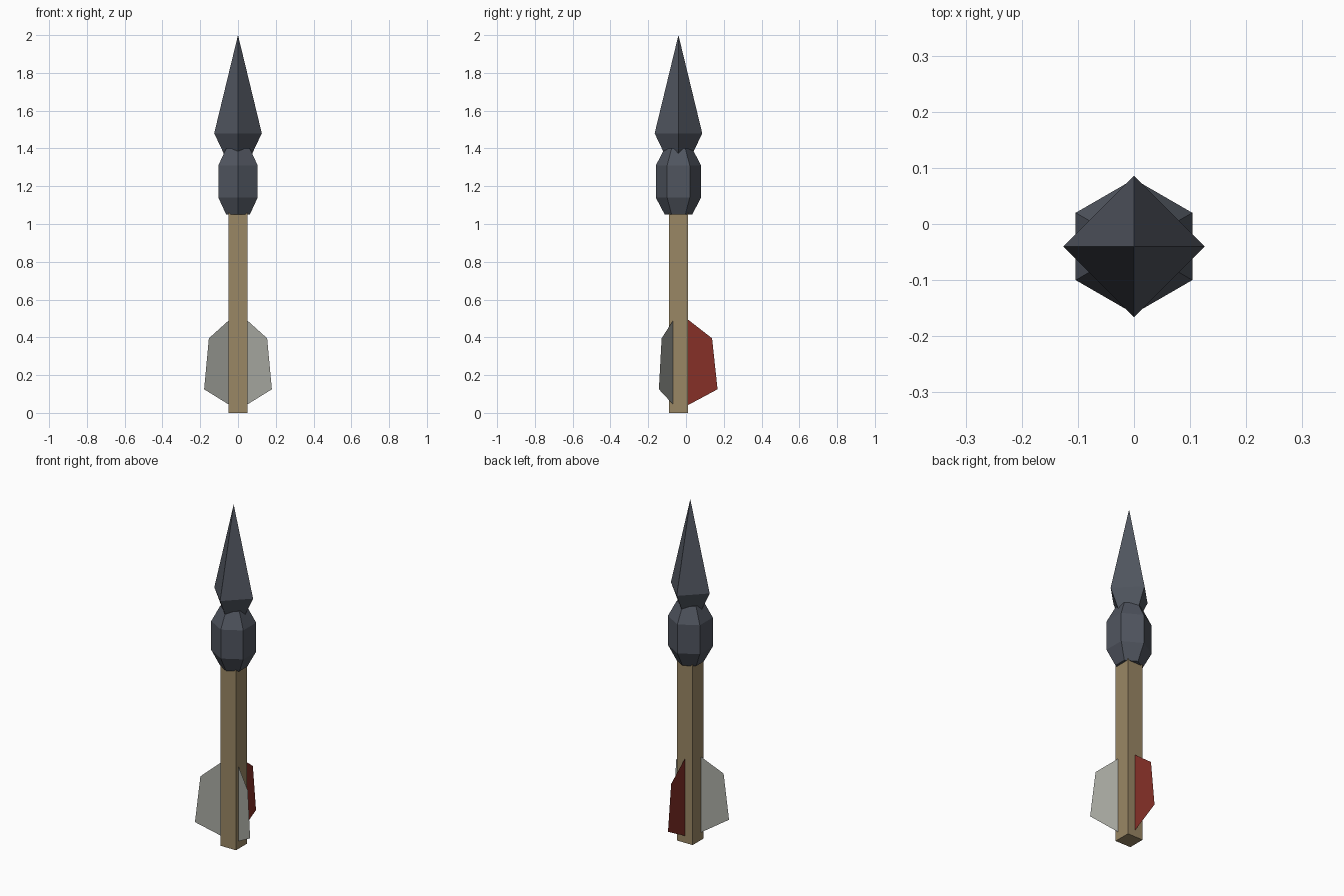
import bpy, bmesh, math

if "Cube" in bpy.data.objects:
    bpy.data.objects.remove(bpy.data.objects["Cube"])

AXIS_Y = -0.04  # the shaft axis sits slightly forward of the centre


def material(name, rgb):
    linear = [(c / 255 / 12.92) if c < 11 else ((c / 255 + 0.055) / 1.055) ** 2.4 for c in rgb]
    mat = bpy.data.materials.new(name)
    mat.diffuse_color = (*linear, 1)
    mat.use_nodes = True
    mat.node_tree.nodes["Principled BSDF"].inputs["Base Color"].default_value = mat.diffuse_color
    return mat


iron = material("dark iron", (80, 85, 95))
wood = material("tan wood", (154, 135, 101))
grey = material("pale grey feather", (168, 169, 162))
red = material("dark red feather", (134, 48, 39))


def finish(name, bm, mat):
    mesh = bpy.data.meshes.new(name)
    bm.to_mesh(mesh)
    bm.free()
    mesh.materials.append(mat)
    obj = bpy.data.objects.new(name, mesh)
    obj.location.y = AXIS_Y
    bpy.context.collection.objects.link(obj)
    return obj


def lathe(name, profile, sides, start_angle, mat):
    """Faceted solid from (radius, z) rings; a zero radius makes a point."""
    bm = bmesh.new()
    rings = []
    for r, z in profile:
        rings.append([bm.verts.new((r * math.cos(start_angle + math.tau * i / sides),
                                    r * math.sin(start_angle + math.tau * i / sides), z))
                      for i in range(sides)])
    for low, high in zip(rings, rings[1:]):
        for i in range(sides):
            j = (i + 1) % sides
            bm.faces.new((low[i], low[j], high[j], high[i]))
    bm.faces.new(rings[0][::-1])
    bm.faces.new(rings[-1])
    bmesh.ops.remove_doubles(bm, verts=bm.verts[:], dist=1e-5)
    bmesh.ops.recalc_face_normals(bm, faces=bm.faces[:])
    return finish(name, bm, mat)


def fin(name, angle, mat):
    """Thin feather standing out from the shaft at the given angle."""
    outline = [(0.03, 0.03), (0.207, 0.125), (0.178, 0.395), (0.03, 0.51)]
    bm = bmesh.new()
    bm.faces.new([bm.verts.new((r * math.cos(angle), r * math.sin(angle), z)) for r, z in outline])
    return finish(name, bm, mat)


# Square shaft
lathe("shaft", [(0.05 * math.sqrt(2), 0), (0.05 * math.sqrt(2), 1.1)], 4, math.pi / 4, wood)

# Six-sided collar with tapered ends
lathe("collar", [(0.0725, 1.05), (0.12, 1.14), (0.12, 1.31), (0.0725, 1.40)], 6, math.pi / 2, iron)

# Four-sided pointed head
lathe("arrowhead", [(0, 1.215), (0.126, 1.48), (0, 2.0)], 4, 0, iron)

# Three feathers, the rear one red
fin("rear_feather", math.radians(90), red)
fin("left_feather", math.radians(210), grey)
fin("right_feather", math.radians(330), grey)
